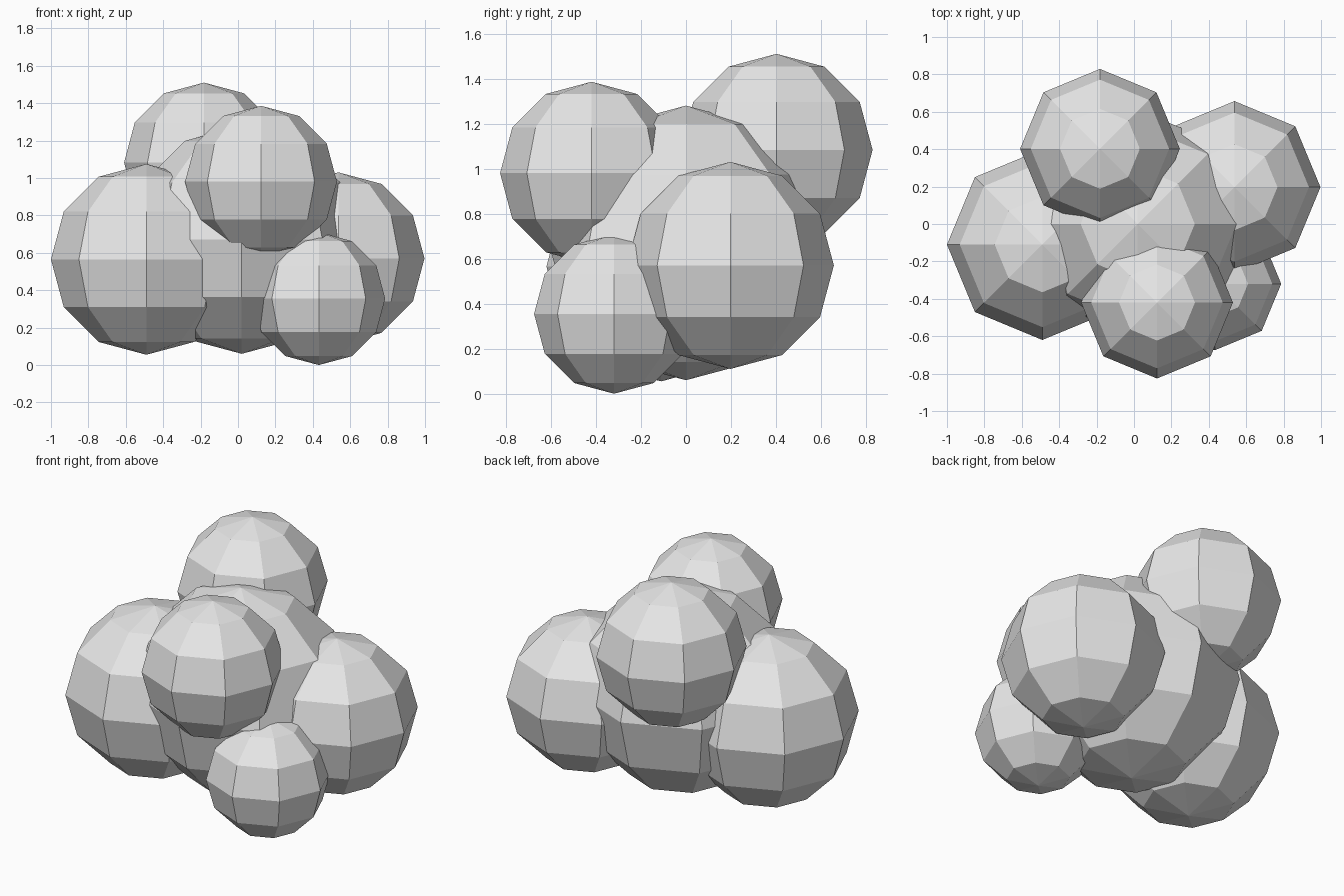
import bpy

if "Cube" in bpy.data.objects:
    bpy.data.objects.remove(bpy.data.objects["Cube"])

# One pale grey for the whole cloud
grey = bpy.data.materials.new("cloud_grey")
grey.diffuse_color = (0.8, 0.8, 0.8, 1)
grey.use_nodes = True
grey.node_tree.nodes["Principled BSDF"].inputs["Base Color"].default_value = grey.diffuse_color


def puff(name, center, radius):
    """Low-poly faceted ball."""
    bpy.ops.mesh.primitive_uv_sphere_add(
        segments=8, ring_count=6, radius=radius, location=center)
    ob = bpy.context.object
    ob.name = name
    ob.data.materials.append(grey)
    bpy.ops.object.shade_flat()


# Overlapping puffs: name, centre, radius
PUFFS = [
    ("core_puff", (0.02, 0.0, 0.67), 0.61),
    ("left_puff", (-0.49, -0.11, 0.565), 0.51),
    ("right_puff", (0.537, 0.197, 0.57), 0.46),
    ("upper_front_puff", (0.123, -0.42, 0.98), 0.406),
    ("upper_back_puff", (-0.182, 0.402, 1.083), 0.427),
    ("lower_front_puff", (0.432, -0.32, 0.355), 0.355),
]
for p in PUFFS:
    puff(*p)
